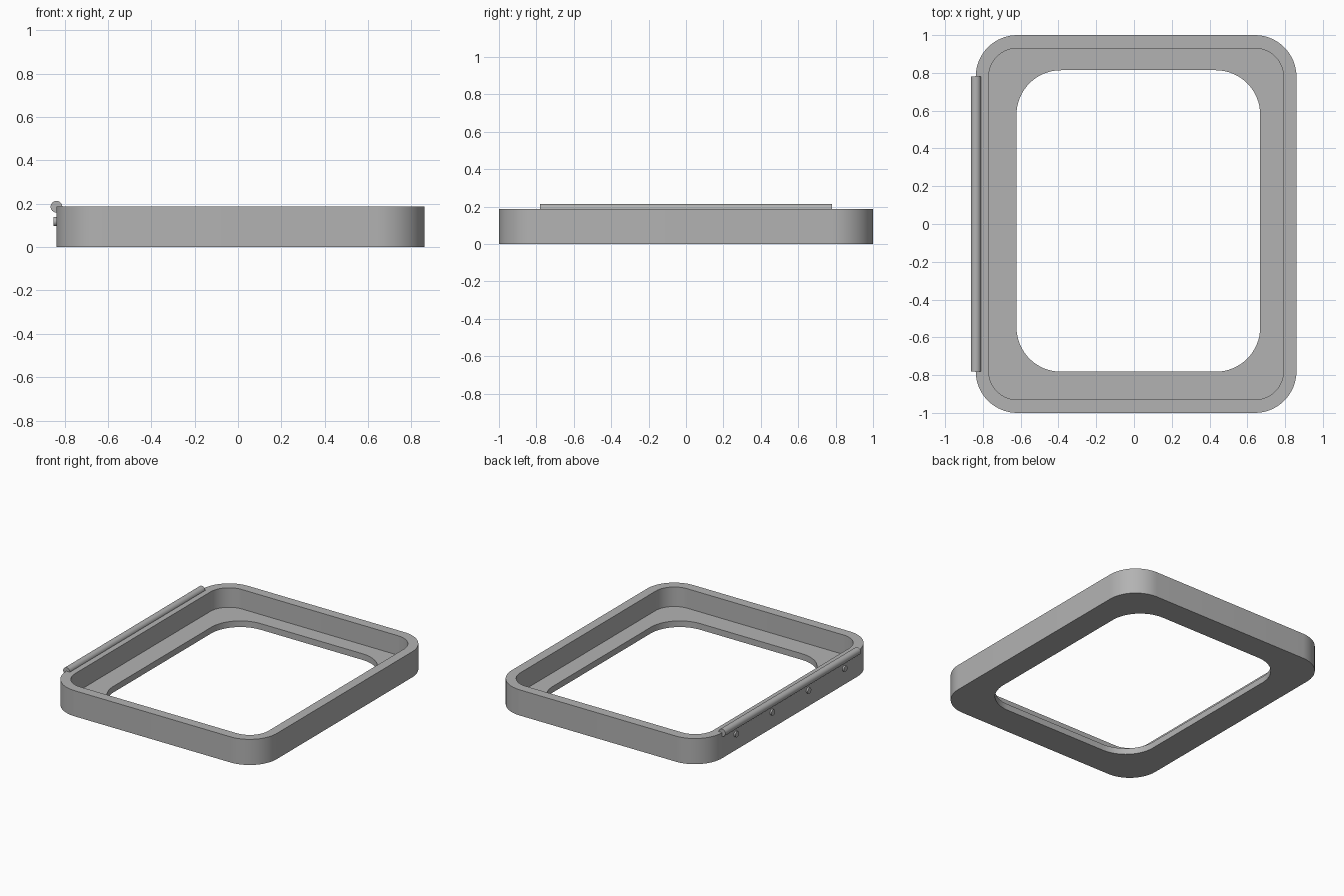
import bpy, bmesh, math

cube = bpy.data.objects.get("Cube")
if cube:
    bpy.data.objects.remove(cube)

# One flat grey for every part
grey = bpy.data.materials.new("plain grey")
grey.use_nodes = True
colour = (0.45, 0.45, 0.45, 1)
grey.diffuse_color = colour
grey.node_tree.nodes["Principled BSDF"].inputs["Base Color"].default_value = colour


def finish(obj, name):
    obj.name = name
    obj.data.materials.append(grey)
    bpy.ops.object.select_all(action='DESELECT')
    obj.select_set(True)
    bpy.context.view_layer.objects.active = obj
    bpy.ops.object.shade_smooth_by_angle(angle=math.radians(30))


def rounded_loop(bm, cx, cy, hx, hy, r, z, steps=16):
    """Counter-clockwise ring of vertices around a rounded rectangle."""
    ring = []
    corners = ((1, 1), (-1, 1), (-1, -1), (1, -1))
    for i, (sx, sy) in enumerate(corners):
        for k in range(steps + 1):
            a = math.pi / 2 * (i + k / steps)
            ring.append(bm.verts.new((cx + sx * (hx - r) + r * math.cos(a),
                                      cy + sy * (hy - r) + r * math.sin(a), z)))
    return ring


def rod(name, x, y, z, radius, length, axis):
    turn = {'x': (0, math.pi / 2, 0), 'y': (math.pi / 2, 0, 0)}[axis]
    bpy.ops.mesh.primitive_cylinder_add(vertices=32, radius=radius, depth=length,
                                        location=(x, y, z), rotation=turn)
    finish(bpy.context.object, name)


# Tray frame: outer wall, rim, inner wall, ledge and opening
HEIGHT, FLOOR = 0.187, 0.045
outer = (0.011, 0, 0.849, 1.0, 0.22)
inner = (0.011, 0, 0.780, 0.93, 0.15)
opening = (0.023, 0.016, 0.645, 0.798, 0.235)

bm = bmesh.new()
rings = [rounded_loop(bm, *shape, z) for shape, z in (
    (outer, 0), (outer, HEIGHT), (inner, HEIGHT),
    (inner, FLOOR), (opening, FLOOR), (opening, 0))]
for lower, upper in zip(rings, rings[1:] + rings[:1]):
    n = len(lower)
    for i in range(n):
        j = (i + 1) % n
        bm.faces.new((lower[i], lower[j], upper[j], upper[i]))
bmesh.ops.recalc_face_normals(bm, faces=bm.faces)
mesh = bpy.data.meshes.new("tray_frame")
bm.to_mesh(mesh)
bm.free()
frame = bpy.data.objects.new("tray_frame", mesh)
bpy.context.collection.objects.link(frame)
finish(frame, "tray_frame")

# Hinge rod along the top of the side wall
rod("hinge_rod", -0.837, 0, 0.186, 0.027, 1.56, 'y')

# Row of small studs below the rod
for i in range(4):
    rod(f"side_stud_{i + 1}", -0.83, 0.625 - i * 0.417, 0.118, 0.021, 0.04, 'x')
